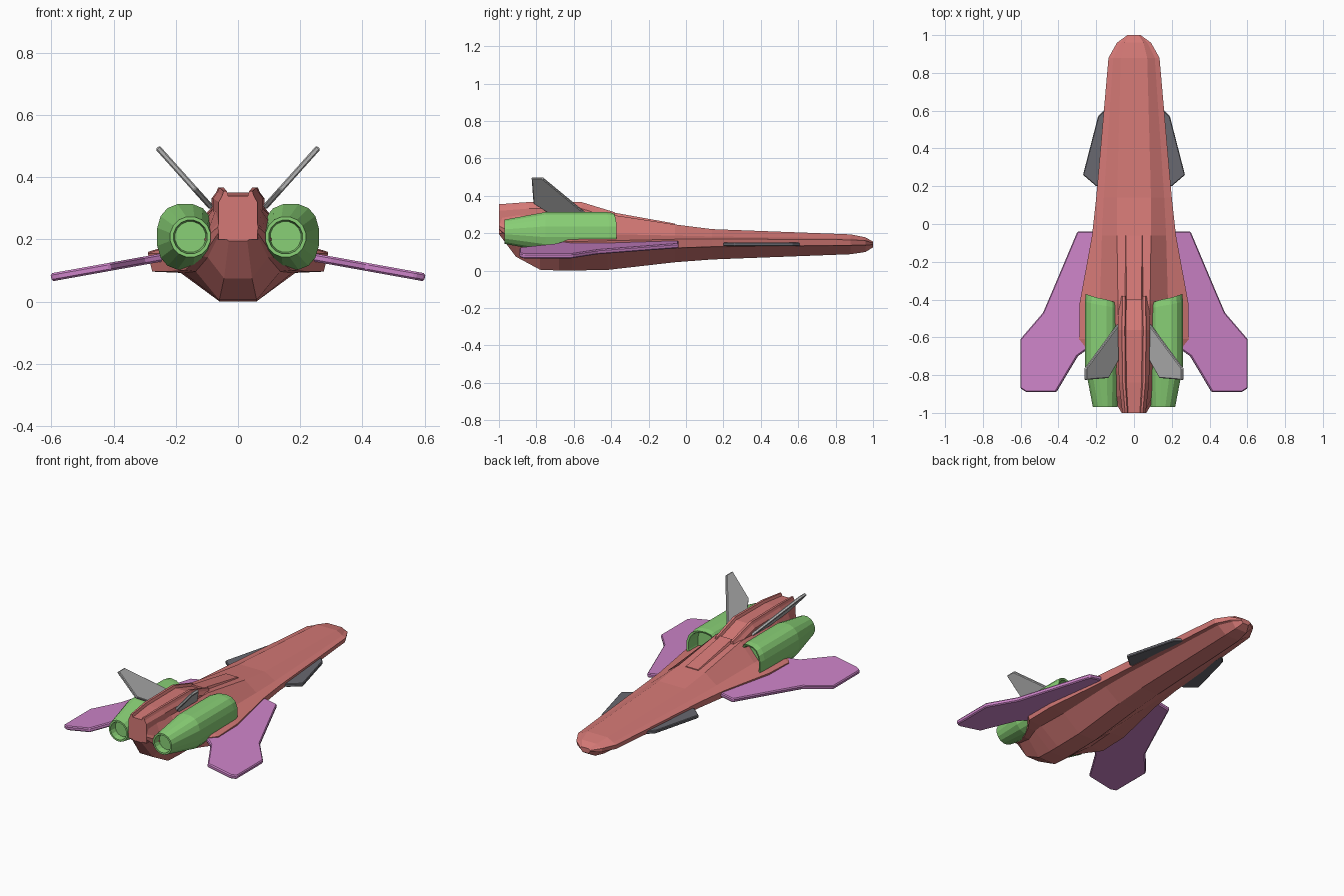
import bpy
import bmesh
from math import cos, sin, pi, copysign
from mathutils import Vector

default_cube = bpy.data.objects.get("Cube")
if default_cube:
    bpy.data.objects.remove(default_cube, do_unlink=True)


def make_material(name, red, green, blue):
    material = bpy.data.materials.new(name)
    material.use_nodes = True
    colour = (red, green, blue, 1)
    material.diffuse_color = colour
    material.node_tree.nodes["Principled BSDF"].inputs["Base Color"].default_value = colour
    return material


salmon = make_material("salmon hull", .66, .19, .18)
leaf_green = make_material("green engine", .25, .63, .18)
orchid = make_material("orchid wing", .61, .23, .58)
pale_grey = make_material("pale grey fin", .47, .47, .47)
dark_grey = make_material("dark grey canard", .14, .14, .16)


def finish(bm, name, material, mirrored=False, bevel=0):
    bmesh.ops.recalc_face_normals(bm, faces=bm.faces)
    mesh = bpy.data.meshes.new(name)
    bm.to_mesh(mesh)
    bm.free()
    mesh.materials.append(material)
    obj = bpy.data.objects.new(name, mesh)
    bpy.context.scene.collection.objects.link(obj)
    if bevel:
        modifier = obj.modifiers.new("edge chamfer", "BEVEL")
        modifier.width = bevel
        modifier.limit_method = "ANGLE"
    if mirrored:
        obj.modifiers.new("other side", "MIRROR")
    return obj


def loft(name, rings, material, **options):
    """Skin closed rings of equal length and cap both ends."""
    bm = bmesh.new()
    rows = [[bm.verts.new(point) for point in ring] for ring in rings]
    for row, following in zip(rows, rows[1:]):
        for i in range(len(row)):
            j = (i + 1) % len(row)
            bm.faces.new((row[i], row[j], following[j], following[i]))
    bm.faces.new(rows[0])
    bm.faces.new(rows[-1])
    return finish(bm, name, material, **options)


def symmetric_ring(half, y):
    """Complete a right-hand half section with its mirror image."""
    points = half + [(-x, z) for x, z in reversed(half)]
    return [(x, y, z) for x, z in points]


def plate(name, outline, origin, along, thickness, material, bevel):
    """Flat panel: outline is (distance along slope, y)."""
    along = Vector(along).normalized()
    offset = along.cross(Vector((0, 1, 0))) * thickness / 2
    rings = []
    for side in (offset, -offset):
        rings.append([Vector(origin) + along * u + Vector((0, y, 0)) + side
                      for u, y in outline])
    return loft(name, rings, material, mirrored=True, bevel=bevel)


# Hull: y, top width, top z, middle width, side width, side z, keel width, keel z
hull_stations = [
    (1.0, .025, .155, .03, .035, .148, .02, .125),
    (.96, .05, .178, .07, .09, .16, .04, .10),
    (.88, .07, .194, .11, .135, .165, .05, .088),
    (.14, .09, .222, .16, .2, .17, .06, .06),
    (-.06, .09, .247, .17, .222, .168, .06, .045),
    (-.42, .085, .302, .18, .288, .16, .06, .004),
    (-.61, .08, .3, .19, .29, .155, .06, .001),
    (-.68, .08, .3, .18, .235, .155, .06, .001),
    (-.78, .08, .3, .14, .18, .16, .06, .005),
    (-.91, .07, .3, .1, .12, .19, .045, .075),
    (-1.0, .055, .3, .06, .065, .24, .03, .195),
]
hull_rings = []
for y, top_w, top_z, mid_w, side_w, side_z, keel_w, keel_z in hull_stations:
    low_z = keel_z + (side_z - keel_z) * .62
    half = [(keel_w, keel_z), (mid_w * .97, low_z - .004),
            (side_w * .95, low_z), (side_w, side_z),
            (mid_w, side_z + (top_z - side_z) * .25), (top_w, top_z)]
    hull_rings.append(symmetric_ring(half, y))
loft("hull", hull_rings, salmon)

# Dorsal spine with two raised rails: y, half width, top z, base z
spine_rings = []
for y, width, top, base in ((-.38, .08, .302, .2), (-.56, .085, .357, .2),
                            (-.84, .08, .357, .2), (-1.0, .062, .345, .2)):
    half = [(width, base), (width, top - .025), (width * .82, top - .005),
            (width * .75, top + .01), (width * .58, top + .01),
            (width * .5, top - .006)]
    spine_rings.append(symmetric_ring(half, y))
loft("dorsal_spine", spine_rings, salmon)

# Low fairing running from the spine toward the nose
fairing_rings = []
for y, width, top in ((-.06, .042, .252), (-.4, .04, .313)):
    half = [(width * 1.4, top - .03), (width, top)]
    fairing_rings.append(symmetric_ring(half, y))
loft("spine_fairing", fairing_rings, salmon)

# Engines: squarish pods with hollow intake and recessed nozzle
SIDES = 16


def engine_ring(y, half_width, half_height, squareness, slant=0):
    points = []
    for i in range(SIDES):
        angle = 2 * pi * (i + .5) / SIDES
        c, s = cos(angle), sin(angle)
        x = copysign(abs(c) ** squareness, c)
        z = copysign(abs(s) ** squareness, s)
        centre = .17 if squareness < 1 else .153
        points.append((centre + half_width * x,
                       y - slant * (1 - c), .208 + half_height * z))
    return points


engine_rings = [
    engine_ring(-.93, .05, .05, 1),
    engine_ring(-.97, .055, .055, 1),
    engine_ring(-.97, .066, .066, 1),
    engine_ring(-.75, .091, .107, .8),
    engine_ring(-.41, .091, .107, .8, .02),
    engine_ring(-.37, .087, .102, .8, .025),
    engine_ring(-.375, .075, .09, .8, .025),
    engine_ring(-.46, .07, .085, .8),
]
loft("engines", engine_rings, leaf_green, mirrored=True)

# Drooping main wings
wing_outline = [(0, -.04), (.1, -.04), (.22, -.32), (.285, -.47), (.407, -.61),
                (.407, -.87), (.375, -.89), (.215, -.89), (.1, -.7), (0, -.63)]
plate("wings", wing_outline, (.2, 0, .15), (1, 0, -.18), .026, orchid, .006)

# Canards beside the nose
canard_outline = [(0, .62), (.05, .57), (.13, .26), (.06, .2), (0, .2)]
plate("canards", canard_outline, (.14, 0, .141), (1, 0, 0), .02, dark_grey, .004)

# Canted tail fins
fin_outline = [(0, -.53), (.26, -.765), (.26, -.825), (.08, -.815), (0, -.72)]
plate("tail_fins", fin_outline, (.085, 0, .302), (.175, 0, .195), .018, pale_grey, .004)
